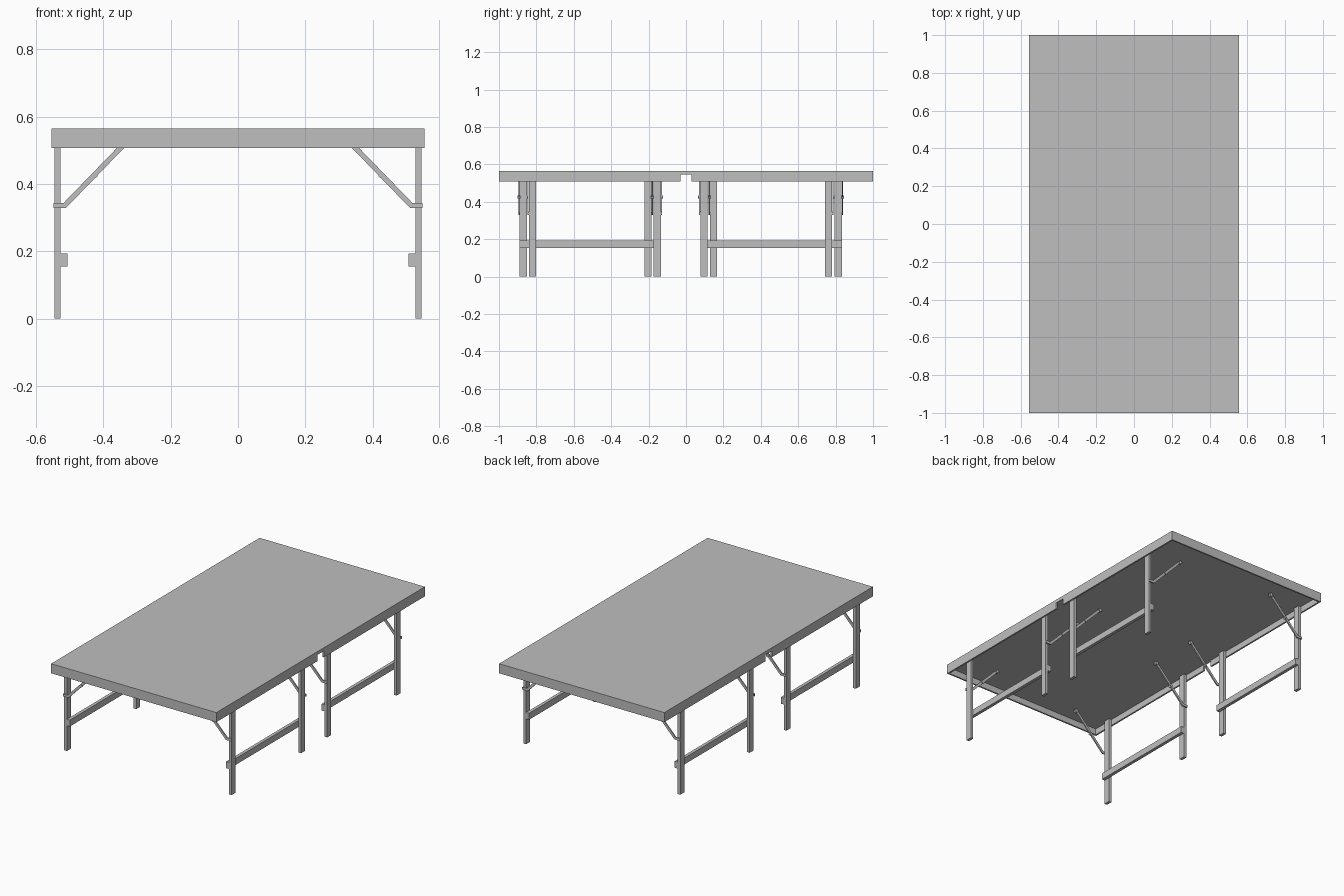
import bpy
from math import radians
from mathutils import Vector

if "Cube" in bpy.data.objects:
    bpy.data.objects.remove(bpy.data.objects["Cube"], do_unlink=True)

grey = bpy.data.materials.new("plain_grey")
grey.use_nodes = True
COLOUR = (0.52, 0.52, 0.52, 1)
grey.diffuse_color = COLOUR
grey.node_tree.nodes["Principled BSDF"].inputs["Base Color"].default_value = COLOUR


def mesh_object(name, verts, faces):
    mesh = bpy.data.meshes.new(name)
    mesh.from_pydata(verts, [], faces)
    mesh.materials.append(grey)
    obj = bpy.data.objects.new(name, mesh)
    bpy.context.collection.objects.link(obj)
    return obj


def extrude_y(name, profile, y0, y1):
    """Prism from an x-z profile running counter-clockwise seen from the front."""
    n = len(profile)
    verts = [(x, y, z) for y in (y0, y1) for x, z in profile]
    sides = [(i, i + n, (i + 1) % n + n, (i + 1) % n) for i in range(n)]
    obj = mesh_object(name, verts, [tuple(range(n)), tuple(reversed(range(n, 2 * n)))])
    obj.data.clear_geometry()
    obj.data.from_pydata(verts, [], [tuple(range(n)), tuple(reversed(range(n, 2 * n)))]
                         + [tuple(reversed(s)) for s in sides])
    return obj


def box(name, x, y, z):
    x0, x1 = sorted(x)
    return extrude_y(name, [(x0, z[0]), (x1, z[0]), (x1, z[1]), (x0, z[1])], *sorted(y))


def pin(name, centre, radius, length):
    bpy.ops.mesh.primitive_cylinder_add(vertices=12, radius=radius, depth=length,
                                        location=centre, rotation=(radians(90), 0, 0))
    obj = bpy.context.object
    obj.name = name
    obj.data.materials.append(grey)
    bpy.ops.object.shade_smooth_by_angle()


HALF_W, RIM, UNDER, RIM_Z = 0.555, 0.01, 0.545, 0.507
LEG = 0.038

# Table top and the rim below it, open at the middle of each long side
box("table_top", (-HALF_W, HALF_W), (-1, 1), (UNDER, 0.565))
for end in (-1, 1):
    box("end_rim", (-HALF_W, HALF_W), (end, end * (1 - RIM)), (RIM_Z, UNDER))
    for side in (-1, 1):
        box("side_rim", (side * HALF_W, side * (HALF_W - RIM)),
            (end * 0.03, end * (1 - RIM)), (RIM_Z, UNDER))


def brace(side, y, out):
    """Bent strap from the leg up to the underside, with its pivots."""
    t = 0.0075
    outline = [(0.548, 0.329), (0.511, 0.329), (0.302, UNDER), (0.323, UNDER),
               (0.518, 0.344), (0.548, 0.344)]
    profile = [(side * x, z) for x, z in outline]
    if side > 0:
        profile.reverse()
    extrude_y("folding_brace", profile, *sorted((y, y + out * t)))
    middle = y + out * t / 2
    pin("brace_hinge", Vector((side * 0.425, middle, 0.426)), 0.008, 0.016)
    pin("brace_top_pivot", Vector((side * 0.317, middle, 0.535)), 0.01, 0.018)


# Four leg frames: two legs, a cross bar inside them and a brace per leg
for side, centre in ((1, -0.487), (-1, -0.537), (1, 0.429), (-1, 0.481)):
    for out in (-1, 1):
        y = centre + out * 0.333
        box("leg", (side * 0.527, side * 0.545), (y - LEG / 2, y + LEG / 2), (0, UNDER))
        brace(side, y + out * LEG / 2, out)
    reach = 0.333 + LEG / 2
    box("cross_bar", (side * 0.507, side * 0.527), (centre - reach, centre + reach), (0.154, 0.193))
